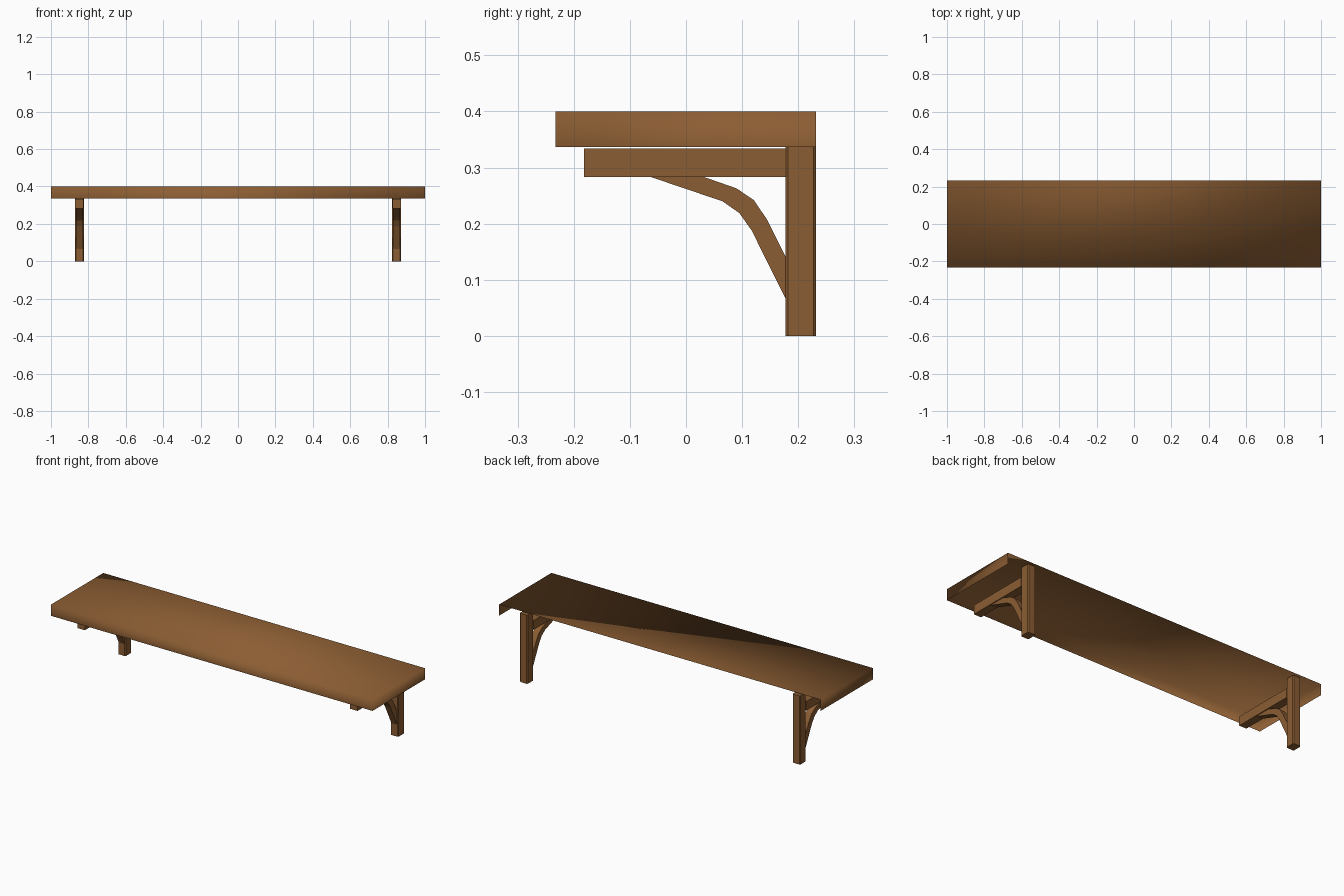
import bpy, bmesh

if "Cube" in bpy.data.objects:
    bpy.data.objects.remove(bpy.data.objects["Cube"])

wood = bpy.data.materials.new("warm brown wood")
wood.diffuse_color = (0.26, 0.11, 0.033, 1)
wood.use_nodes = True
wood.node_tree.nodes["Principled BSDF"].inputs["Base Color"].default_value = wood.diffuse_color


def finish(bm, name, smooth=False):
    bmesh.ops.recalc_face_normals(bm, faces=bm.faces)
    mesh = bpy.data.meshes.new(name)
    bm.to_mesh(mesh)
    bm.free()
    mesh.materials.append(wood)
    for p in mesh.polygons:
        p.use_smooth = smooth
    ob = bpy.data.objects.new(name, mesh)
    bpy.context.collection.objects.link(ob)
    return ob


def box(x0, x1, y0, y1, z0, z1):
    bm = bmesh.new()
    bmesh.ops.create_cube(bm, size=1)
    for v in bm.verts:
        v.co = (x1 if v.co.x > 0 else x0,
                y1 if v.co.y > 0 else y0,
                z1 if v.co.z > 0 else z0)
    bm.normal_update()
    return bm


# Shelf board: thin shell, open underneath and at the back
bm = box(-1, 1, -0.233, 0.232, 0.337, 0.40)
opened = [f for f in bm.faces if f.normal.z < -0.5 or f.normal.y > 0.5]
bmesh.ops.delete(bm, geom=opened, context='FACES')
board = finish(bm, "shelf_board", smooth=True)
# keep the open shell facing outwards
if max(board.data.polygons, key=lambda p: p.area).normal.z < 0:
    board.data.flip_normals()

# Curved brace outline (y, z)
BRACE = [(-0.065, 0.284), (0.065, 0.24), (0.095, 0.219), (0.117, 0.188),
         (0.179, 0.063), (0.179, 0.138), (0.144, 0.208), (0.121, 0.242),
         (0.09, 0.263), (0.03, 0.284)]

for side, sx in (("left", -0.848), ("right", 0.848)):
    # Upright post with softened vertical edges
    bm = box(sx - 0.024, sx + 0.024, 0.177, 0.232, 0, 0.386)
    upright = [e for e in bm.edges
               if abs(e.verts[0].co.z - e.verts[1].co.z) > 0.1]
    bmesh.ops.bevel(bm, geom=upright, offset=0.005, segments=1,
                    affect='EDGES')
    finish(bm, side + "_post")

    # Horizontal arm
    finish(box(sx - 0.023, sx + 0.023, -0.182, 0.178, 0.283, 0.334),
           side + "_arm")

    # Bent brace between arm and post
    bm = bmesh.new()
    face = bm.faces.new([bm.verts.new((sx - 0.018, y, z)) for y, z in BRACE])
    ext = bmesh.ops.extrude_face_region(bm, geom=[face], use_keep_orig=True)
    moved = [g for g in ext["geom"] if isinstance(g, bmesh.types.BMVert)]
    bmesh.ops.translate(bm, vec=(0.036, 0, 0), verts=moved)
    finish(bm, side + "_brace")
